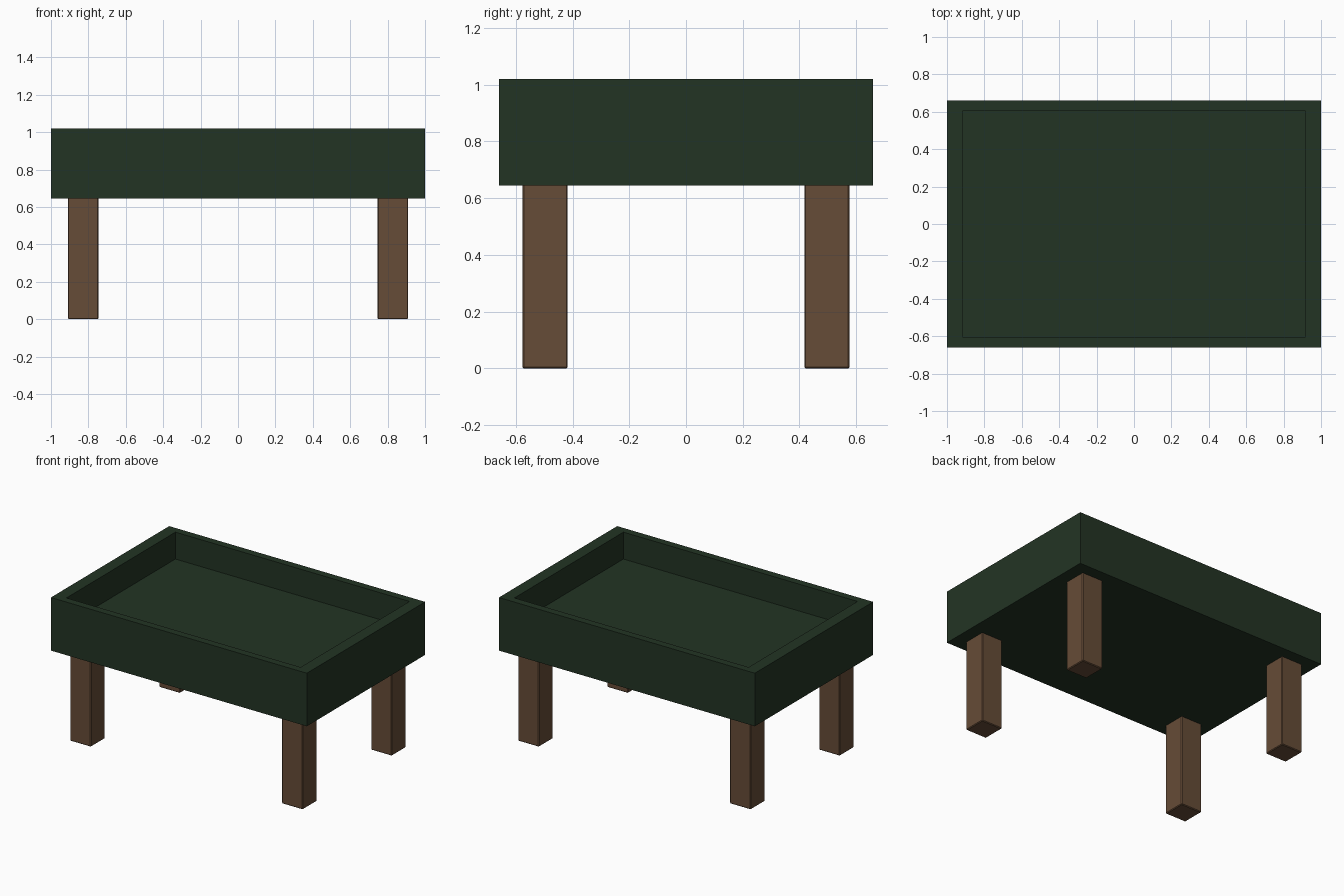
import bpy, bmesh
from mathutils import Matrix

if "Cube" in bpy.data.objects:
    bpy.data.objects.remove(bpy.data.objects["Cube"])


def material(name, rgb):
    m = bpy.data.materials.new(name)
    m.diffuse_color = (*rgb, 1)
    m.use_nodes = True
    m.node_tree.nodes["Principled BSDF"].inputs["Base Color"].default_value = m.diffuse_color
    return m


green = material("dark green", (0.0165, 0.034, 0.0175))
brown = material("wood brown", (0.133, 0.072, 0.038))


def box(bm, lo, hi):
    size = [b - a for a, b in zip(lo, hi)]
    mid = [(a + b) / 2 for a, b in zip(lo, hi)]
    mat = Matrix.Translation(mid) @ Matrix.Diagonal((*size, 1))
    bmesh.ops.create_cube(bm, size=1, matrix=mat)


def finish(bm, name, mat):
    me = bpy.data.meshes.new(name)
    bm.to_mesh(me)
    bm.free()
    me.materials.append(mat)
    ob = bpy.data.objects.new(name, me)
    bpy.context.collection.objects.link(ob)
    return ob


# Tray: solid block whose top face is inset and pushed down
IN_X, IN_Y, FLOOR = 0.915, 0.608, 0.83
bm = bmesh.new()
box(bm, (-1, -0.66, 0.645), (1, 0.66, 1.02))
bm.normal_update()
top = max(bm.faces, key=lambda f: f.calc_center_median().z)
bmesh.ops.inset_individual(bm, faces=[top], thickness=0.05)
for v in top.verts:
    v.co.x = IN_X if v.co.x > 0 else -IN_X
    v.co.y = IN_Y if v.co.y > 0 else -IN_Y
ext = bmesh.ops.extrude_discrete_faces(bm, faces=[top])
for v in ext["faces"][0].verts:
    v.co.z = FLOOR
bmesh.ops.recalc_face_normals(bm, faces=bm.faces)
finish(bm, "tray", green)

# Four square legs with a slight edge bevel
for sx, side in ((-1, "left"), (1, "right")):
    for sy, end in ((-1, "front"), (1, "back")):
        bm = bmesh.new()
        cx, cy = sx * 0.828, sy * 0.497
        box(bm, (cx - 0.082, cy - 0.08, 0), (cx + 0.082, cy + 0.08, 0.65))
        leg = finish(bm, f"{end}_{side}_leg", brown)
        bev = leg.modifiers.new("edge bevel", "BEVEL")
        bev.width = 0.005
        bev.segments = 1
